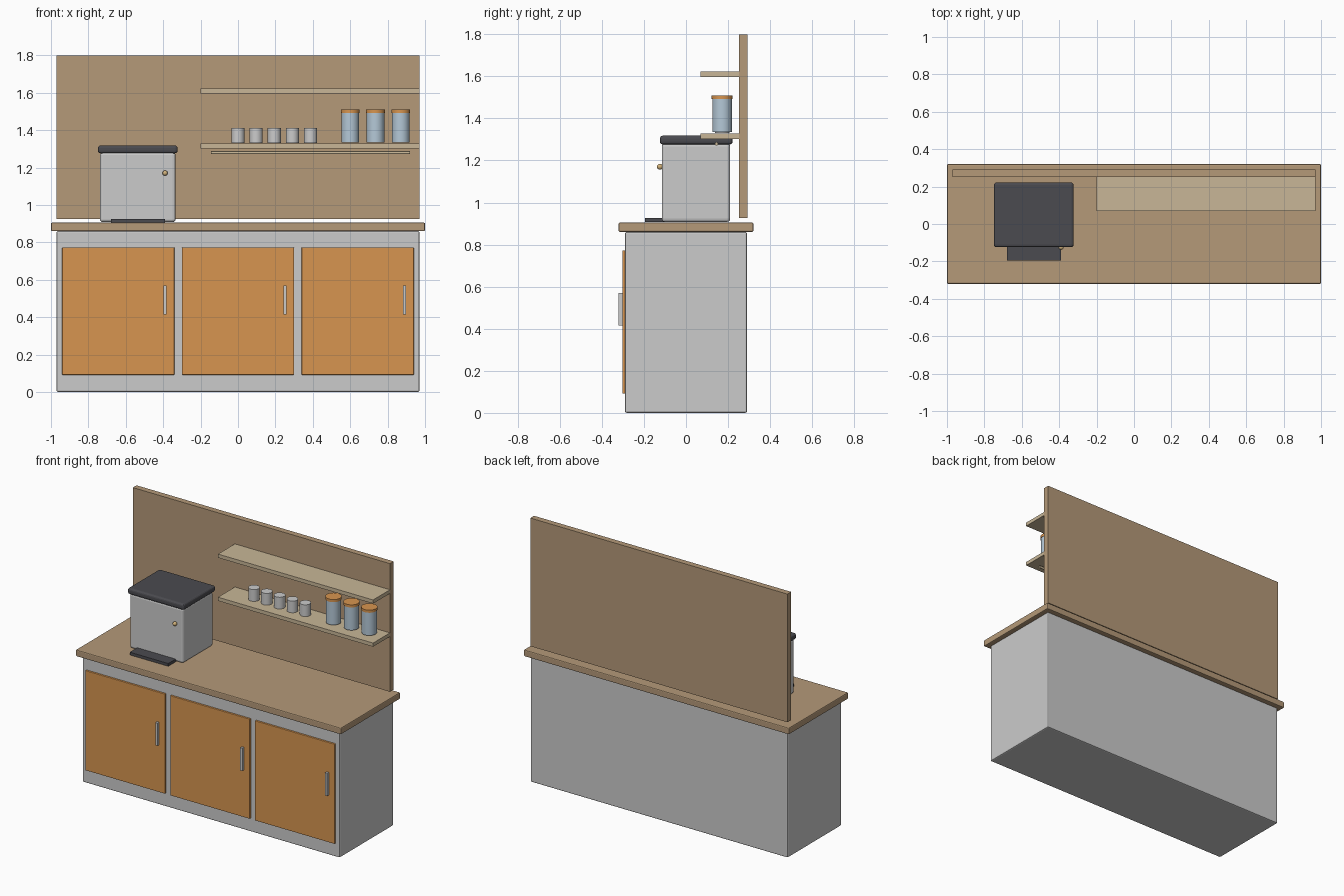
import bpy, bmesh
from mathutils import Matrix

if "Cube" in bpy.data.objects:
    bpy.data.objects.remove(bpy.data.objects["Cube"])


def material(name, rgb):
    m = bpy.data.materials.new(name)
    m.diffuse_color = (*rgb, 1)
    m.use_nodes = True
    m.node_tree.nodes["Principled BSDF"].inputs["Base Color"].default_value = m.diffuse_color
    return m


WOOD = material("wood", (0.46, 0.32, 0.19))
PALE = material("pale_wood", (0.58, 0.47, 0.31))
ORANGE = material("orange_wood", (0.68, 0.30, 0.08))
DARK = material("dark", (0.07, 0.07, 0.08))
GLASS = material("glass", (0.46, 0.58, 0.68))
BRASS = material("brass", (0.65, 0.45, 0.20))


def finish(name, bm, mat, bevel=0, segments=2, smooth=False):
    mesh = bpy.data.meshes.new(name)
    bm.to_mesh(mesh)
    bm.free()
    ob = bpy.data.objects.new(name, mesh)
    bpy.context.collection.objects.link(ob)
    if mat:
        mesh.materials.append(mat)
    if bevel:
        mod = ob.modifiers.new("bevel", "BEVEL")
        mod.width, mod.segments = bevel, segments
    if smooth:
        bpy.ops.object.select_all(action="DESELECT")
        ob.select_set(True)
        bpy.context.view_layer.objects.active = ob
        bpy.ops.object.shade_smooth_by_angle()
    return ob


def box(name, x, y, z, mat=None, bevel=0, segments=2):
    """Box from (min, max) ranges on each axis."""
    bm = bmesh.new()
    bmesh.ops.create_cube(bm, size=1)
    for v in bm.verts:
        v.co = [lo + (c + 0.5) * (hi - lo) for c, (lo, hi) in zip(v.co, (x, y, z))]
    return finish(name, bm, mat, bevel, segments)


def cylinder(name, centre, radius, depth, mat=None, axis="Z", sides=32):
    bm = bmesh.new()
    turn = Matrix.Rotation(1.5707963, 4, "Y") if axis == "X" else Matrix()
    bmesh.ops.create_cone(bm, cap_ends=True, segments=sides, radius1=radius,
                          radius2=radius, depth=depth,
                          matrix=Matrix.Translation(centre) @ turn)
    return finish(name, bm, mat, smooth=True)


# Cabinet, countertop and back panel
box("cabinet_body", (-0.97, 0.97), (-0.29, 0.29), (0, 0.86), None, 0.008)
box("countertop", (-1, 1), (-0.32, 0.32), (0.86, 0.905), WOOD, 0.006)
box("back_panel", (-0.97, 0.97), (0.252, 0.292), (0.926, 1.80), WOOD)

# Three doors with upright handles
for i in range(3):
    cx = (i - 1) * 0.64
    box(f"door_{i + 1}", (cx - 0.3, cx + 0.3), (-0.303, -0.285), (0.092, 0.772), ORANGE, 0.003)
    hx = cx + 0.25
    box(f"door_handle_{i + 1}", (hx - 0.008, hx + 0.008), (-0.322, -0.30), (0.415, 0.57))

# Shelves and hanging rail
for name, z in (("lower_shelf", 1.303), ("upper_shelf", 1.597)):
    box(name, (-0.20, 0.97), (0.07, 0.254), (z, z + 0.025), PALE)
cylinder("hanging_rail", (0.387, 0.145, 1.279), 0.008, 1.065, PALE, "X", 16)

# Cups and lidded jars on the lower shelf
for i in range(5):
    cylinder(f"cup_{i + 1}", (i * 0.097, 0.172, 1.37), 0.035, 0.08)
for i in range(3):
    x = 0.60 + i * 0.135
    cylinder(f"jar_{i + 1}", (x, 0.172, 1.415), 0.047, 0.16, GLASS)
    cylinder(f"jar_lid_{i + 1}", (x, 0.172, 1.501), 0.050, 0.018, ORANGE)

# Countertop machine: body, lid, front tray and knob
box("machine_body", (-0.738, -0.334), (-0.115, 0.21), (0.908, 1.282), None, 0.015, 3)
box("machine_lid", (-0.749, -0.323), (-0.124, 0.222), (1.276, 1.318), DARK, 0.014, 3)
box("machine_tray", (-0.68, -0.39), (-0.195, -0.10), (0.907, 0.926), DARK)
knob = bmesh.new()
bmesh.ops.create_uvsphere(knob, u_segments=20, v_segments=12, radius=0.014,
                          matrix=Matrix.Translation((-0.39, -0.124, 1.17)))
finish("machine_knob", knob, BRASS, smooth=True)
